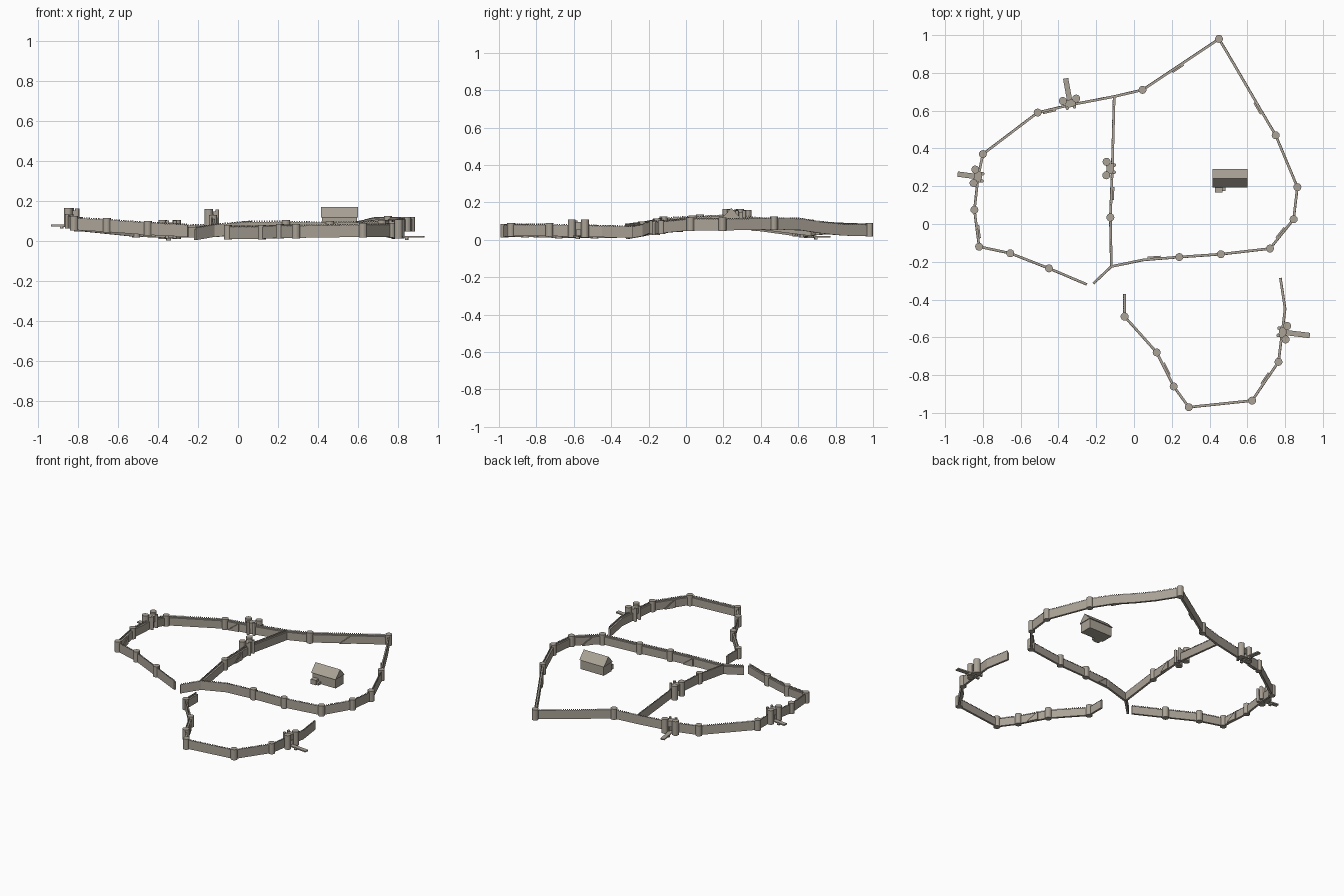
import bpy, bmesh, math
from mathutils import Vector, Matrix

cube = bpy.data.objects.get("Cube")
if cube:
    bpy.data.objects.remove(cube, do_unlink=True)

stone = bpy.data.materials.new("warm_grey_stone")
stone.use_nodes = True
COLOUR = (0.40, 0.36, 0.305, 1)
stone.diffuse_color = COLOUR
stone.node_tree.nodes["Principled BSDF"].inputs["Base Color"].default_value = COLOUR

HALF = 0.007      # half the wall thickness
WALK = 0.053      # height of the wall walk
PARAPET = 0.060   # height of the parapet


def finish(bm, name):
    bmesh.ops.recalc_face_normals(bm, faces=bm.faces)
    mesh = bpy.data.meshes.new(name)
    bm.to_mesh(mesh)
    bm.free()
    mesh.materials.append(stone)
    obj = bpy.data.objects.new(name, mesh)
    bpy.context.collection.objects.link(obj)
    return obj


def box(bm, frame, low, high):
    low, high = Vector(low), Vector(high)
    size = Matrix.Diagonal((*(high - low), 1))
    bmesh.ops.create_cube(bm, size=1, matrix=frame @ Matrix.Translation((low + high) / 2) @ size)


def drum(bm, frame, x, y, radius, low, high):
    bmesh.ops.create_cone(bm, cap_ends=True, segments=16, radius1=radius, radius2=radius,
                          depth=high - low, matrix=frame @ Matrix.Translation((x, y, (low + high) / 2)))


def frame_at(place, along):
    """Local frame: x runs along the wall, y points outward."""
    return Matrix.Translation(place) @ Matrix.Rotation(math.atan2(along.y, along.x), 4, "Z")


def left_of(a, b):
    d = (b - a).to_2d().normalized()
    return Vector((-d.y, d.x))


def build_wall(name, path):
    points = [Vector(p[:3]) for p in path]
    section = [(HALF, 0), (HALF, PARAPET), (0.003, PARAPET), (0.003, WALK), (-HALF, WALK), (-HALF, 0)]
    bm = bmesh.new()
    rings = []
    for i, p in enumerate(points):
        n0 = left_of(points[max(i - 1, 0)], points[max(i, 1)])
        last = len(points) - 1
        n1 = left_of(points[min(i, last - 1)], points[min(i + 1, last)])
        mitre = (n0 + n1) / (1 + n0.dot(n1))
        rings.append([bm.verts.new((p.x + mitre.x * o, p.y + mitre.y * o, p.z + h)) for o, h in section])
    for a, b in zip(rings, rings[1:]):
        for k in range(len(section)):
            j = (k + 1) % len(section)
            bm.faces.new((a[k], a[j], b[j], b[k]))
    bm.faces.new(rings[0])
    bm.faces.new(rings[-1])
    finish(bm, name)

    # Merlons along the outer edge
    bm = bmesh.new()
    for a, b in zip(points, points[1:]):
        count = max(1, int((b - a).length / 0.012))
        for k in range(count):
            frame = frame_at(a.lerp(b, (k + 0.5) / count), b - a)
            box(bm, frame, (-0.003, 0.003, PARAPET - 0.004), (0.003, HALF, PARAPET + 0.006))
    finish(bm, name + "_merlons")

    # Round towers at the marked corners
    bm = bmesh.new()
    for p in path:
        if p[3]:
            drum(bm, Matrix.Translation(p[:3]), 0, 0, 0.021, -0.003, 0.069)
    finish(bm, name + "_towers")


def build_stair(name, path, index, t):
    a, b = Vector(path[index][:3]), Vector(path[index + 1][:3])
    frame = frame_at(a.lerp(b, t), b - a)
    bm = bmesh.new()
    steps = 10
    for k in range(steps):
        x = -0.035 + k * 0.007
        box(bm, frame, (x, -0.015, 0), (x + 0.007, -HALF, WALK * (k + 1) / steps))
    finish(bm, name)


def build_gate(name, place, outward, bridge):
    out = Vector(outward)
    frame = frame_at(place, Vector((out.y, -out.x)))
    bm = bmesh.new()
    for s in (-1, 1):
        drum(bm, frame, s * 0.036, 0.02, 0.021, -0.004, 0.092)
        drum(bm, frame, s * 0.019, -0.022, 0.009, -0.002, 0.088)
        # Passage sides
        low, high = sorted((s * 0.011, s * 0.028))
        box(bm, frame, (low, -0.022, 0), (high, 0.022, 0.08))
    box(bm, frame, (-0.012, -0.02, 0.04), (0.012, 0.02, 0.08))
    finish(bm, name)
    if bridge:
        bm = bmesh.new()
        box(bm, frame, (-0.014, 0.015, 0), (0.014, bridge, 0.008))
        box(bm, frame, (-0.011, 0.05, -0.012), (0.011, 0.065, 0.002))
        finish(bm, name + "_bridge")


# Wall routes: x, y, ground height, tower flag; outside lies to the left
outer = [
    (-.25, -.32, .02, 0), (-.45, -.235, .03, 1), (-.655, -.155, .045, 1), (-.82, -.12, .055, 1),
    (-.845, .075, .065, 1), (-.825, .25, .07, 0), (-.80, .37, .05, 1), (-.51, .59, .02, 1),
    (-.34, .63, .015, 0), (-.105, .675, .02, 0), (.045, .71, .03, 1), (.45, .98, .02, 1),
    (.53, .845, .022, 0), (.6, .725, .034, 0), (.67, .605, .052, 0), (.75, .47, .055, 1),
    (.865, .195, .05, 1), (.845, .025, .05, 1), (.72, -.13, .035, 1), (.46, -.16, .03, 1),
    (.24, -.175, .035, 1), (.05, -.19, .035, 0), (-.12, -.225, .02, 0), (-.215, -.315, .004, 0)]
cross = [(-.12, -.225, .02, 0), (-.125, .035, .06, 1), (-.115, .29, .068, 0), (-.105, .675, .02, 0)]
lower = [
    (.775, -.285, .01, 0), (.80, -.45, .014, 0), (.765, -.73, .02, 1), (.625, -.935, .02, 1),
    (.29, -.97, .015, 1), (.21, -.86, .015, 1), (.12, -.68, .01, 1), (.04, -.59, .01, 0),
    (-.05, -.49, .01, 1), (-.05, -.37, .01, 0)]

build_wall("outer_wall", outer)
build_wall("cross_wall", cross)
build_wall("lower_wall", lower)

stairs = [(outer, 3, .4), (outer, 7, .35), (outer, 10, .45), (outer, 13, .9), (outer, 17, .5),
          (outer, 20, .7), (cross, 1, .5), (lower, 2, .45), (lower, 5, .5)]
for n, (path, index, t) in enumerate(stairs):
    build_stair(f"wall_stair_{n + 1}", path, index, t)

build_gate("west_gate", (-.825, .25, .073), (-1, .13), .11)
build_gate("north_gate", (-.338, .638, .013), (-.18, 1), .135)
build_gate("middle_gate", (-.126, .293, .068), (-1, .02), 0)
build_gate("east_gate", (.787, -.573, .016), (1, -.12), .145)

# Hall with a gabled roof
bm = bmesh.new()
box(bm, Matrix(), (.42, .20, .055), (.595, .285, .122))
finish(bm, "hall_walls")
bm = bmesh.new()
gable = [(.193, .118), (.242, .170), (.291, .118)]
ends = [[bm.verts.new((x, y, z)) for y, z in gable] for x in (.415, .60)]
for end in ends:
    bm.faces.new(end)
for k in range(3):
    j = (k + 1) % 3
    bm.faces.new((ends[0][k], ends[0][j], ends[1][j], ends[1][k]))
finish(bm, "hall_roof")

# Entrance porch with steps
bm = bmesh.new()
box(bm, Matrix(), (.43, .168, .055), (.468, .202, .088))
box(bm, Matrix(), (.468, .175, .055), (.485, .202, .072))
finish(bm, "hall_porch")
